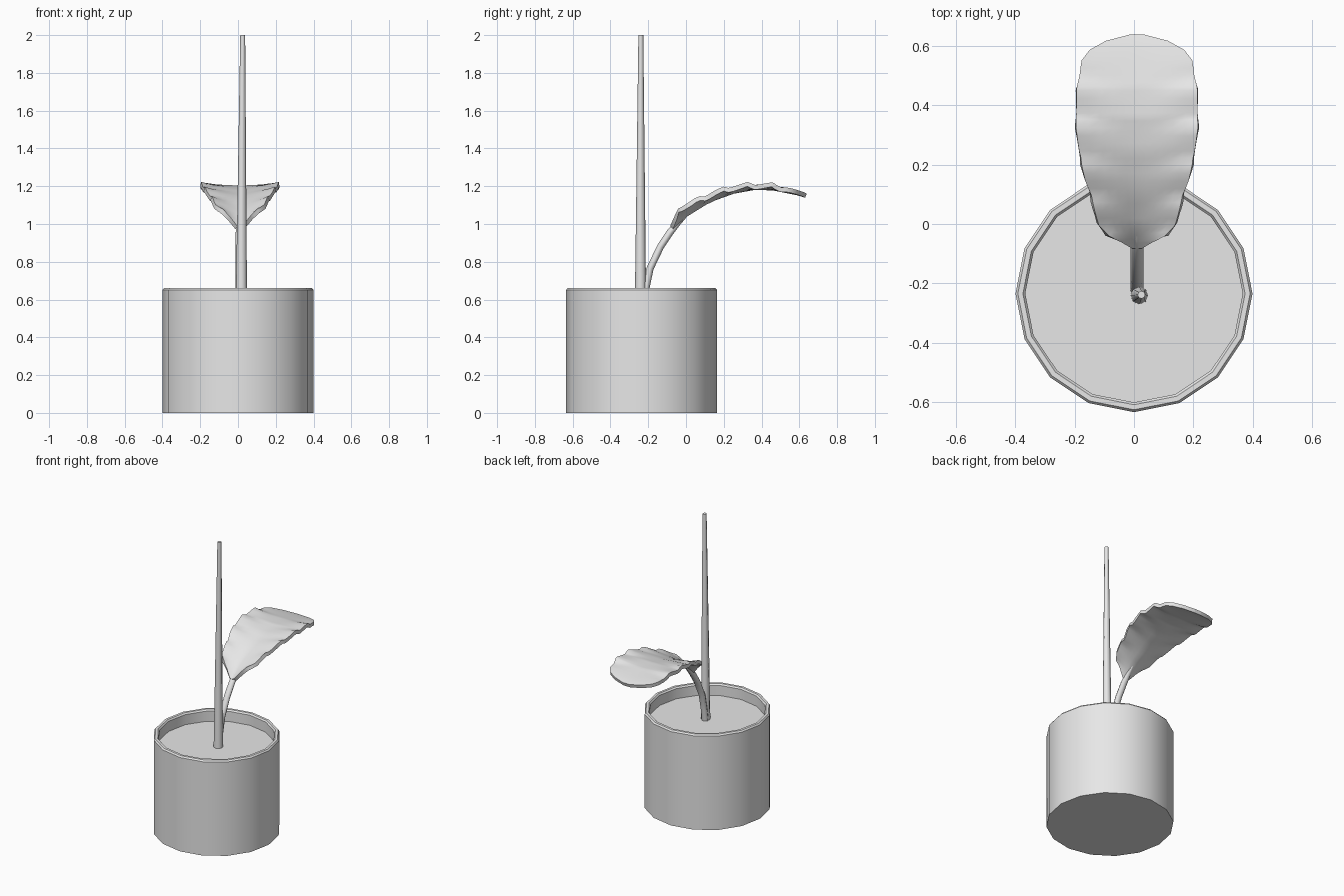
import bpy, bmesh, math
from mathutils import Vector

if "Cube" in bpy.data.objects:
    bpy.data.objects.remove(bpy.data.objects["Cube"])

grey = bpy.data.materials.new("plain grey")
grey.diffuse_color = (0.8, 0.8, 0.8, 1)
grey.use_nodes = True
grey.node_tree.nodes["Principled BSDF"].inputs["Base Color"].default_value = grey.diffuse_color
CX, CY = 0.01, -0.235


def finish(name, bm, angle=40):
    bmesh.ops.recalc_face_normals(bm, faces=bm.faces)
    me = bpy.data.meshes.new(name)
    bm.to_mesh(me)
    bm.free()
    ob = bpy.data.objects.new(name, me)
    bpy.context.collection.objects.link(ob)
    me.materials.append(grey)
    bpy.ops.object.select_all(action='DESELECT')
    ob.select_set(True)
    bpy.context.view_layer.objects.active = ob
    bpy.ops.object.shade_smooth_by_angle(angle=math.radians(angle))
    return ob


def loft(name, rings, angle=40):
    """Bridge a list of equal closed rings and cap both ends."""
    bm = bmesh.new()
    loops = [[bm.verts.new(p) for p in ring] for ring in rings]
    n = len(loops[0])
    for a, b in zip(loops, loops[1:]):
        for i in range(n):
            j = (i + 1) % n
            bm.faces.new((a[i], a[j], b[j], b[i]))
    bm.faces.new(loops[0][::-1])
    bm.faces.new(loops[-1])
    return finish(name, bm, angle)


def circle(c, r, n, u=Vector((1, 0, 0)), v=Vector((0, 1, 0)), flat=1.0):
    return [Vector(c) + u * r * math.cos(2 * math.pi * i / n)
            + v * r * flat * math.sin(2 * math.pi * i / n) for i in range(n)]


def interp(table, y):
    for a, b in zip(table, table[1:]):
        if y <= b[0]:
            f = max(0, (y - a[0]) / (b[0] - a[0]))
            return [p + (q - p) * f for p, q in zip(a[1:], b[1:])]
    return table[-1][1:]


# Pot: sixteen sides, thin chamfered rim, sunken soil
profile = [(0.4, 0), (0.4, 0.65), (0.392, 0.66), (0.375, 0.66), (0.367, 0.65), (0.367, 0.58)]
loft("pot", [circle((0, CY, z), r, 16) for r, z in profile], 30)

# Tall tapered main stem
loft("main_stem", [circle((0.018, -0.241, 0.57), 0.03, 8),
                   circle((0.025, -0.239, 2.0), 0.013, 8)], 50)

# Curved leaf stalk
path = [Vector((CX, y, z)) for y, z in
        ((-0.225, 0.57), (-0.212, 0.66), (-0.19, 0.765), (-0.135, 0.88),
         (-0.085, 0.955), (-0.04, 1.01), (0.0, 1.045))]
rings = []
for i, p in enumerate(path):
    t = (path[min(i + 1, len(path) - 1)] - path[max(i - 1, 0)]).normalized()
    side = Vector((1, 0, 0))
    r = 0.022 if i < 5 else (0.019, 0.01)[i - 5]
    rings.append(circle(p, r, 8, side, side.cross(t), 0.85))
loft("leaf_stalk", rings, 60)

# Leaf: y, midrib height, half width, edge lift
shape = [(-0.075, 0.975, 0.022, 0.01), (-0.055, 0.997, 0.06, 0.035), (-0.04, 1.012, 0.10, 0.06),
         (0.0, 1.05, 0.133, 0.045), (0.1, 1.112, 0.158, 0.03), (0.15, 1.136, 0.176, 0.026),
         (0.25, 1.172, 0.198, 0.02), (0.36, 1.192, 0.208, 0.012), (0.46, 1.19, 0.202, 0.008),
         (0.55, 1.172, 0.187, 0.006), (0.585, 1.165, 0.16, 0.004), (0.615, 1.157, 0.105, 0.002),
         (0.635, 1.15, 0.025, 0.0)]
rows = sorted({round(-0.05 + 0.025 * i, 3) for i in range(25)} | {s[0] for s in shape})
cols = 10
bm = bmesh.new()
grid = []
for y in rows:
    z, hw, lift = interp(shape, y)
    row = []
    for c in range(cols + 1):
        t = 2 * c / cols - 1
        # scalloped folds that grow towards the edge and sweep forward
        ph = ((y - 0.035 * abs(t) + 0.06) / 0.13) % 1
        wave = (ph / 0.7 if ph < 0.7 else (1 - ph) / 0.3) - 0.5
        fade = min(1, max(0, (0.58 - y) / 0.12)) * min(1, max(0, (y + 0.05) / 0.08))
        row.append(bm.verts.new((CX + t * hw * (1 + 0.03 * wave * fade), y,
                                 z + lift * abs(t) ** 1.3 + 0.022 * wave * t * t * fade)))
    grid.append(row)
for a, b in zip(grid, grid[1:]):
    for i in range(cols):
        bm.faces.new((a[i], a[i + 1], b[i + 1], b[i]))
leaf = finish("leaf", bm, 60)
solid = leaf.modifiers.new("thickness", 'SOLIDIFY')
solid.thickness = 0.024
solid.offset = 0
bpy.ops.object.modifier_apply(modifier=solid.name)
bpy.ops.object.shade_smooth_by_angle(angle=math.radians(50))
